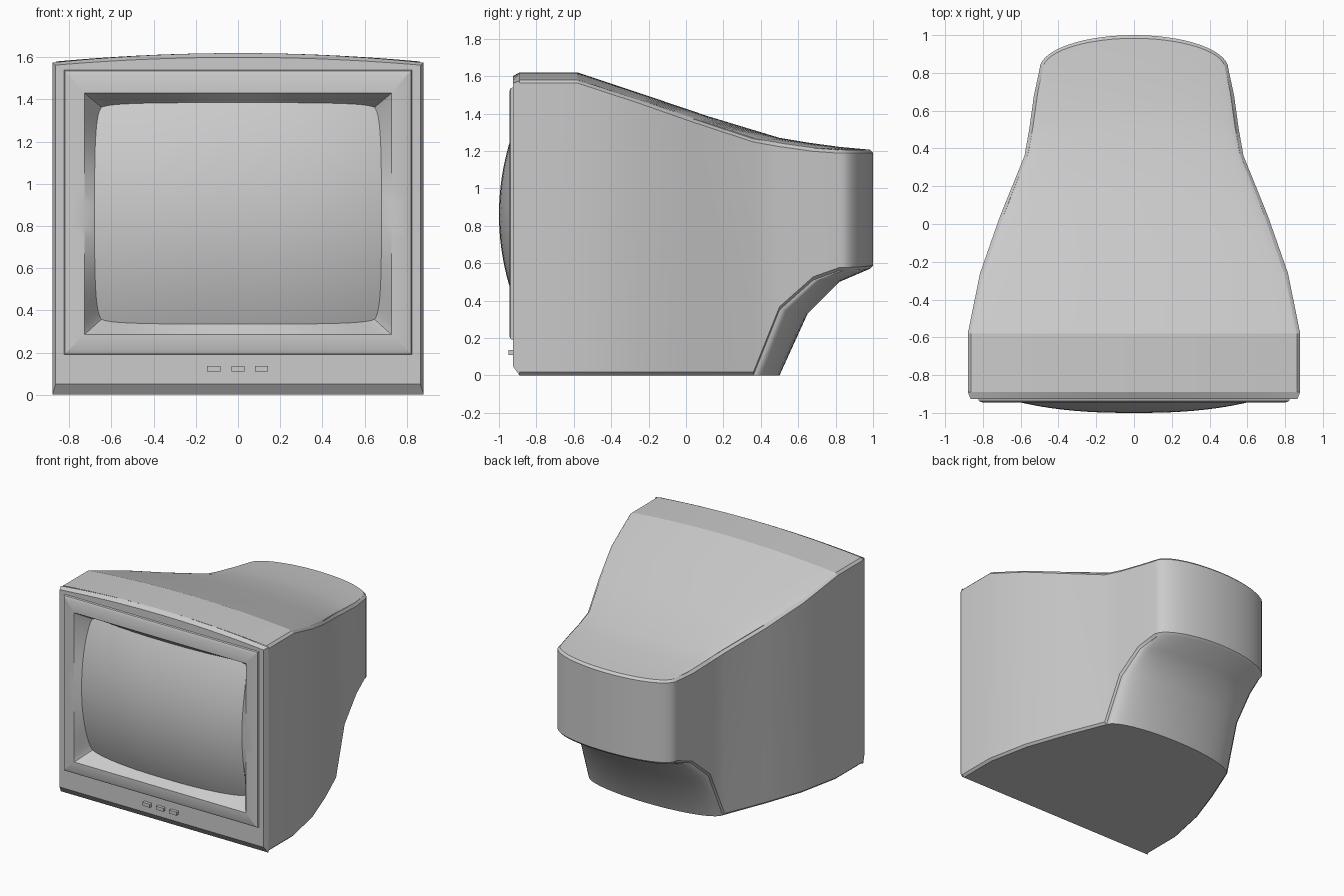
import bpy, bmesh, math

if "Cube" in bpy.data.objects:
    bpy.data.objects.remove(bpy.data.objects["Cube"])

def finish(name, bm, angle=30, face_front=False):
    bmesh.ops.remove_doubles(bm, verts=bm.verts, dist=0.0005)
    bmesh.ops.delete(bm, geom=[v for v in bm.verts if not v.link_faces], context='VERTS')
    bmesh.ops.recalc_face_normals(bm, faces=bm.faces)
    if face_front and sum(f.normal.y * f.calc_area() for f in bm.faces) > 0:
        bmesh.ops.reverse_faces(bm, faces=bm.faces)
    me = bpy.data.meshes.new(name)
    bm.to_mesh(me)
    bm.free()
    ob = bpy.data.objects.new(name, me)
    bpy.context.collection.objects.link(ob)
    bpy.ops.object.select_all(action='DESELECT')
    ob.select_set(True)
    bpy.context.view_layer.objects.active = ob
    bpy.ops.object.shade_smooth_by_angle(angle=math.radians(angle))
    return ob

def bridge(bm, a, b):
    for i in range(len(a) - 1):
        bm.faces.new((a[i], a[i + 1], b[i + 1], b[i]))

# Housing: curved cross rows at stations going back, chamfered along the edges
# half width, side y, centre y, top side z, top centre z, bottom side z, bottom centre z
stations = [
    (0.88, -0.89, -0.89, 1.58, 1.62, 0, 0),
    (0.88, -0.58, -0.58, 1.58, 1.62, 0, 0),
    (0.815, -0.26, -0.22, 1.475, 1.50, 0, 0),
    (0.71, 0.04, 0.12, 1.37, 1.385, 0, 0),
    (0.58, 0.36, 0.50, 1.265, 1.27, 0, 0),
    (0.555, 0.50, 0.65, 1.24, 1.245, 0.35, 0.33),
    (0.53, 0.68, 0.82, 1.215, 1.222, 0.51, 0.50),
    (0.50, 0.82, 1.00, 1.205, 1.207, 0.56, 0.57),
]
SEG, CH = 28, 0.017
bm = bmesh.new()

def row(x, ys, yc, zs, zc):
    ts = [math.pi * (i / SEG - 0.5) for i in range(SEG + 1)]
    return [bm.verts.new((x * math.sin(t), ys + (yc - ys) * math.cos(t),
                          zs + (zc - zs) * math.cos(t) ** 2)) for t in ts]

rings = []
for k, (x, ys, yc, ts, tc, bs, bc) in enumerate(stations):
    yi = yc - CH if k == len(stations) - 1 else yc
    rings.append((row(x - CH, ys, yi, ts, tc), row(x, ys, yc, ts - CH, tc - CH),
                  row(x, ys, yc, bs + CH, bc + CH), row(x - CH, ys, yi, bs, bc)))
for a, b in zip(rings, rings[1:]):
    bridge(bm, a[0], b[0])
    bridge(bm, a[3], b[3])
    for e in (0, -1):
        bridge(bm, [r[e] for r in a], [r[e] for r in b])
for a, b in zip(rings[-1], rings[-1][1:]):
    bridge(bm, a, b)
for e in bm.edges:
    if all(abs(v.co.y + 0.58) < 1e-4 and v.co.z > 1 for v in e.verts):
        e.smooth = False
finish("housing", bm)

# Screen surface in unit coordinates, shared by the glass and the bezel funnel
def screen_point(u, v):
    f = 1 - 0.018 * (u * v) ** 16
    x = 0.68 * u * (1 - 0.03 * v ** 4) * f
    dz = 0.525 * v * (1 - 0.025 * u ** 4) * f
    return (x, -1 + 0.38 * dz * dz + 0.055 * (abs(x) / 0.6) ** 2.5, 0.86 + dz)

N = 32
steps = [math.sin(math.pi / 2 * (2 * i / N - 1)) for i in range(N + 1)]
bm = bmesh.new()
grid = [[bm.verts.new(screen_point(u, v)) for u in steps] for v in steps]
for a, b in zip(grid, grid[1:]):
    bridge(bm, a, b)
finish("screen", bm, 60, True)

# Front bezel: nested loops from the housing rim to the screen edge
border = ([(u, -1) for u in steps] + [(1, v) for v in steps[1:]] +
          [(u, 1) for u in steps[-2::-1]] + [(-1, v) for v in steps[-2::-1]])

def rect(hx, z0, z1, y, crown=0):
    return [(hx * u, y, z0 + (z1 + crown * (1 - u * u) - z0) * (v + 1) / 2) for u, v in border]

bm = bmesh.new()
loops = [
    rect(0.88, 0, 1.575, -0.89, 0.045),
    rect(0.865, 0.05, 1.563, -0.926, 0.037),
    rect(0.825, 0.19, 1.54, -0.926),
    rect(0.821, 0.194, 1.536, -0.937),
    rect(0.803, 0.212, 1.518, -0.945),
    rect(0.728, 0.285, 1.43, -0.945),
    [screen_point(u, v) for u, v in border],
]
loops = [[bm.verts.new(p) for p in lp] for lp in loops]
for a, b in zip(loops, loops[1:]):
    bridge(bm, a, b)
finish("bezel", bm, 25, True)

# Control buttons
for i, x in enumerate((-0.115, 0, 0.112)):
    bm = bmesh.new()
    bmesh.ops.create_cube(bm, size=1)
    for v in bm.verts:
        v.co = (x + v.co.x * 0.062, -0.935 + v.co.y * 0.03, 0.122 + v.co.z * 0.026)
    finish(f"button_{i + 1}", bm)
